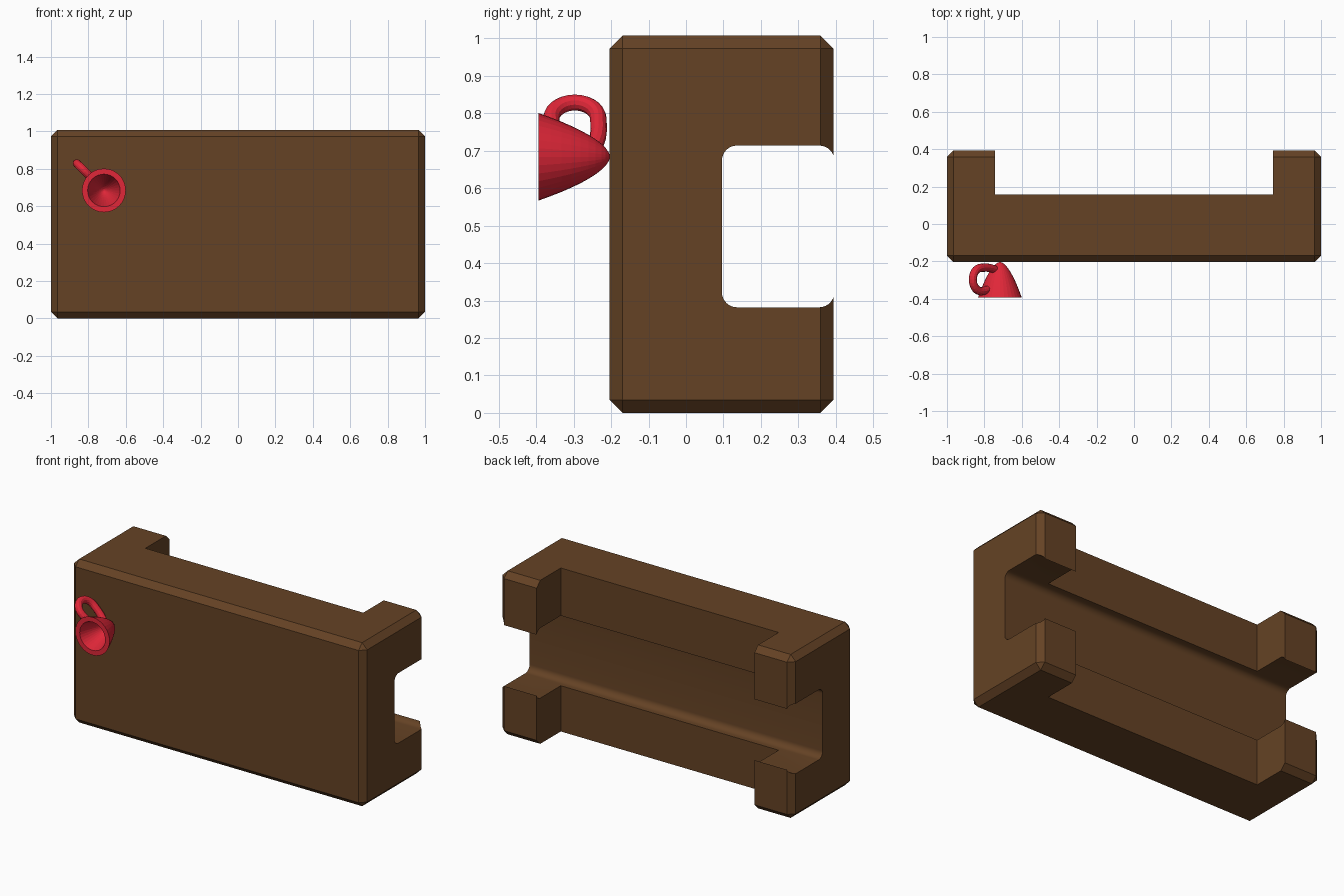
import bpy, bmesh, math
from mathutils import Vector, Matrix

if "Cube" in bpy.data.objects:
    bpy.data.objects.remove(bpy.data.objects["Cube"])


def material(name, color):
    m = bpy.data.materials.new(name)
    m.diffuse_color = (*color, 1)
    m.use_nodes = True
    m.node_tree.nodes["Principled BSDF"].inputs["Base Color"].default_value = m.diffuse_color
    return m


wood = material("brown", (0.13, 0.055, 0.018))
red = material("red", (0.75, 0.02, 0.04))


def finish(bm, name, mat):
    bmesh.ops.recalc_face_normals(bm, faces=bm.faces)
    me = bpy.data.meshes.new(name)
    bm.to_mesh(me)
    bm.free()
    me.materials.append(mat)
    ob = bpy.data.objects.new(name, me)
    bpy.context.collection.objects.link(ob)
    return ob


def box(name, lo, hi, bevel=0, segments=1, along_x=False):
    """Box between two corners, bevelled on all edges or only those along x."""
    lo, hi = Vector(lo), Vector(hi)
    bm = bmesh.new()
    bmesh.ops.create_cube(bm, size=1)
    for v in bm.verts:
        v.co = (lo + hi) / 2 + v.co * (hi - lo)
    if bevel:
        edges = [e for e in bm.edges
                 if not along_x or abs(e.verts[0].co.x - e.verts[1].co.x) > 0.01]
        bmesh.ops.bevel(bm, geom=edges, offset=bevel, segments=segments,
                        profile=0.5, affect='EDGES')
    return finish(bm, name, wood)


# Chamfered block with a rounded channel along x and a square notch at the back
block = box("block", (-1, -0.204, 0), (1, 0.394, 1.008), 0.035)
cutters = [
    box("channel_cutter", (-1.2, 0.096, 0.282), (1.2, 0.396, 0.714), 0.04, 8, True),
    box("notch_cutter", (-0.743, 0.159, -0.2), (0.743, 0.7, 1.2)),
]
bpy.context.view_layer.objects.active = block
block.select_set(True)
for c in cutters:
    c.hide_render = True
    mod = block.modifiers.new(c.name, 'BOOLEAN')
    mod.operation, mod.solver, mod.object = 'DIFFERENCE', 'EXACT', c
    bpy.ops.object.modifier_apply(modifier=mod.name)
for c in cutters:
    bpy.data.objects.remove(c)
bpy.ops.object.shade_smooth_by_angle(angle=math.radians(30))

# Hollow parabolic cup lying on its side, opening to the front
CX, CZ, RIM, TIP = -0.717, 0.684, -0.394, -0.203


def parabola(radius, tip, n=10):
    return [(radius * i / n, tip + (RIM - tip) * (i / n) ** 1.75) for i in range(n + 1)]


profile = parabola(0.117, TIP) + parabola(0.087, TIP - 0.03)[::-1]
bm = bmesh.new()
verts = [bm.verts.new((CX + r, y, CZ)) for r, y in profile]
edges = [bm.edges.new(p) for p in zip(verts, verts[1:])]
bmesh.ops.spin(bm, geom=verts + edges, cent=(CX, 0, CZ), axis=(0, 1, 0),
               angle=math.tau, steps=32, use_duplicate=False)
bmesh.ops.remove_doubles(bm, verts=bm.verts, dist=1e-4)
bmesh.ops.dissolve_degenerate(bm, dist=1e-5, edges=bm.edges)
finish(bm, "cup", red)

# Curved handle, leaning up and to the left: path is (y, distance from cup axis)
path = [(-0.352, 0.095)]
path += [(-0.297 - 0.063 * math.cos(a), 0.142 + 0.063 * math.sin(a))
         for a in (math.pi * i / 14 for i in range(-1, 15))]
path += [(-0.233, 0.10), (-0.236, 0.07), (-0.243, 0.04)]
s = math.sqrt(0.5)
bm = bmesh.new()
pts = [Vector((CX - d * s, y, CZ + d * s)) for y, d in path]
side = Vector((s, 0, s))  # normal of the handle's plane
rings = []
for i, p in enumerate(pts):
    tangent = (pts[min(i + 1, len(pts) - 1)] - pts[max(i - 1, 0)]).normalized()
    out = side.cross(tangent)
    rings.append([bm.verts.new(p + 0.022 * (side * math.cos(t) + out * math.sin(t)))
                  for t in (math.tau * k / 12 for k in range(12))])
for a, b in zip(rings, rings[1:]):
    for k in range(12):
        j = (k + 1) % 12
        bm.faces.new((a[k], a[j], b[j], b[k]))
bm.faces.new(rings[0])
bm.faces.new(rings[-1])
finish(bm, "cup_handle", red)
